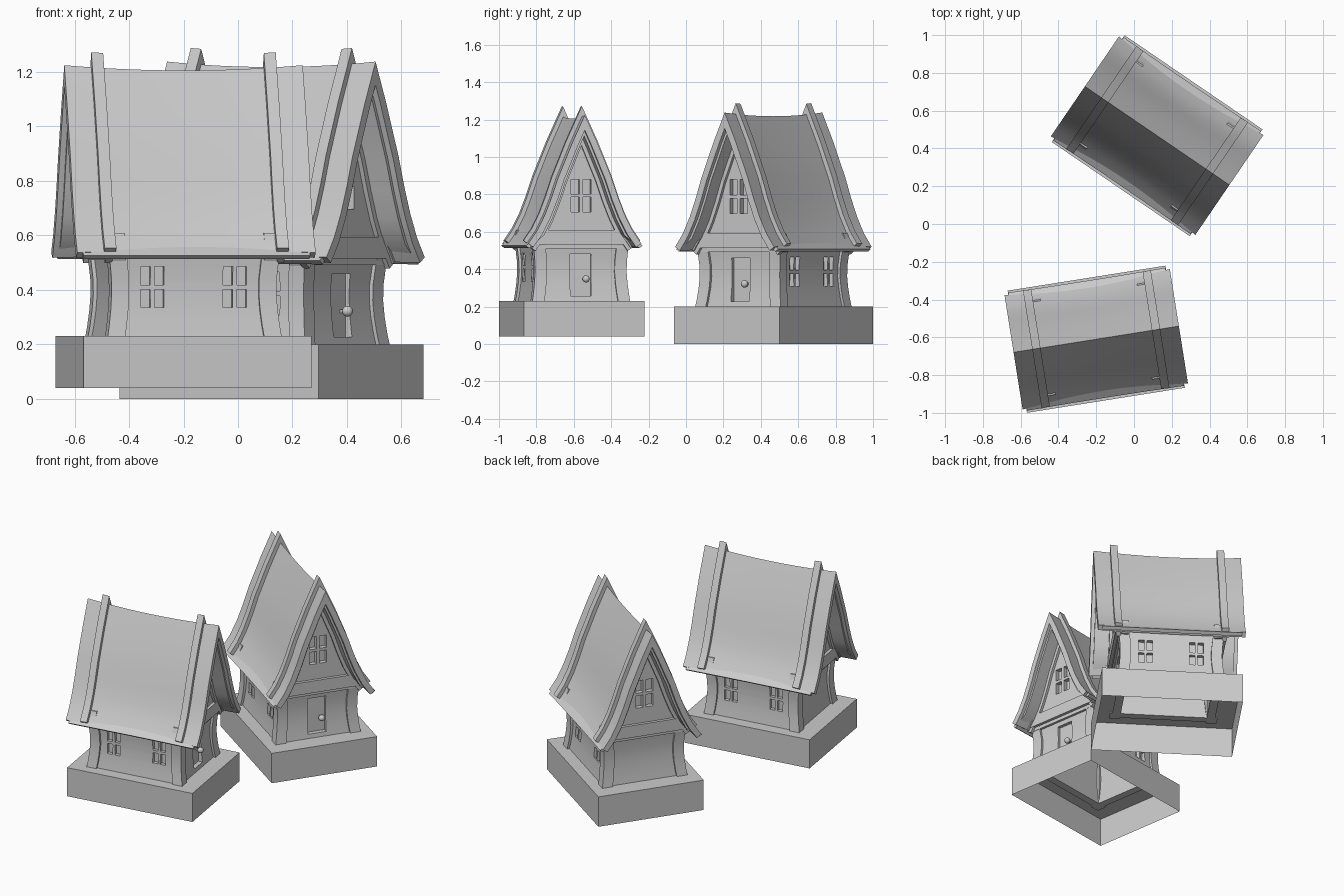
import bpy, bmesh
from math import radians, hypot
from mathutils import Matrix

if "Cube" in bpy.data.objects:
    bpy.data.objects.remove(bpy.data.objects["Cube"])

# Half roof profile (distance from ridge, height)
ROOF = [(0, 1.238), (.07, 1.085), (.113, .98), (.15, .89), (.187, .78),
        (.226, .68), (.27, .592), (.32, .52)]
# Pinch of the walls and posts by height
PINCH = [(.195, 0), (.24, .007), (.3, .014), (.36, .018), (.42, .017), (.48, .011), (.54, .004)]


def finish(name, bm, mat, smooth=True):
    bm.transform(mat)
    bmesh.ops.recalc_face_normals(bm, faces=bm.faces)
    me = bpy.data.meshes.new(name)
    bm.to_mesh(me)
    bm.free()
    ob = bpy.data.objects.new(name, me)
    bpy.context.collection.objects.link(ob)
    if smooth:
        smooth_ob(ob)
    return ob


def smooth_ob(ob):
    bpy.ops.object.select_all(action='DESELECT')
    ob.select_set(True)
    bpy.context.view_layer.objects.active = ob
    bpy.ops.object.shade_smooth_by_angle(angle=radians(25))


def loft(bm, sections, caps=True, ring=False):
    vs = [[bm.verts.new(p) for p in s] for s in sections]
    n = len(vs[0])
    pairs = list(zip(vs, vs[1:])) + ([(vs[-1], vs[0])] if ring else [])
    for a, b in pairs:
        for i in range(n):
            j = (i + 1) % n
            bm.faces.new((a[i], a[j], b[j], b[i]))
    if caps and not ring:
        bm.faces.new(vs[0])
        bm.faces.new(vs[-1])


def rect(x0, x1, y0, y1, z):
    return [(x0, y0, z), (x1, y0, z), (x1, y1, z), (x0, y1, z)]


def box(bm, x0, x1, y0, y1, z0, z1):
    loft(bm, [rect(x0, x1, y0, y1, z0), rect(x0, x1, y0, y1, z1)])


def offset(d, eave=None):
    # roof profile moved along its normals
    out = []
    for i, (y, z) in enumerate(ROOF):
        if i == 0:
            out.append((0, z + 2.35 * d))
            continue
        a, b = ROOF[i - 1], ROOF[min(i + 1, len(ROOF) - 1)]
        ty, tz = b[0] - a[0], b[1] - a[1]
        l = hypot(ty, tz)
        out.append((max(y - tz / l * d, .004), z + ty / l * d))
    if eave:
        out[-1] = eave
    return out


def both_sides(half):
    return [(-y, z) for y, z in reversed(half[1:])] + half


def saddle(x, pts, amount=1):
    # ridge sags and eaves pull in towards the middle
    c = amount * (1 - (x / .463) ** 2)
    return [(x, y * (1 - .07 * c), z - c * (.02 * (z - .52) / .72 - .008 * (1.24 - z))) for y, z in pts]


def shell(bm, x0, x1, outer, inner, n=1, amount=1):
    pts = both_sides(outer) + both_sides(inner)[::-1]
    loft(bm, [saddle(x0 + (x1 - x0) * i / n, pts, amount) for i in range(n + 1)])


def house(tag, mat):
    # Stone base, open below, with a hole under the walls
    bm = bmesh.new()
    loft(bm, [rect(-.442, .442, -.342, .342, 0), rect(-.442, .442, -.342, .342, .2),
              rect(-.27, .27, -.21, .21, .2)], caps=False)
    finish(tag + "base", bm, mat, False)

    # Pinched walls
    bm = bmesh.new()
    outer = [rect(-.323 + p, .323 - p, -.262 + p, .262 - p, z) for z, p in PINCH]
    inner = [rect(-.27, .27, -.21, .21, z) for z in (.54, .195)]
    loft(bm, outer + inner, ring=True)
    walls = finish(tag + "walls", bm, mat, False)

    # Gable walls
    bm = bmesh.new()
    g = both_sides(offset(-.05))
    for s in (-1, 1):
        loft(bm, [[(s * x, y, z) for y, z in g] for x in (.27, .33)])
    gables = finish(tag + "gables", bm, mat, False)

    # Recesses for windows and door
    bm = bmesh.new()
    for s in (-1, 1):
        for a in (-1, 1):
            for b in (-1, 1):
                y, z = a * .033, .788 + b * .05
                xs = sorted((s * .30, s * .4))
                box(bm, *xs, y - .023, y + .023, z - .041, z + .041)
                for c in (-.16, .16):
                    x, z = c + a * .0265, .387 + b * .044
                    ys = sorted((s * .222, s * .3))
                    box(bm, x - .0185, x + .0185, *ys, z - .035, z + .035)
    box(bm, .288, .4, -.059, .059, .227, .461)
    cutter = finish(tag + "recess_cutter", bm, mat, False)
    cutter.hide_render = True
    for ob in (walls, gables):
        m = ob.modifiers.new("recess", 'BOOLEAN')
        m.object, m.operation, m.solver = cutter, 'DIFFERENCE', 'EXACT'
        dg = bpy.context.evaluated_depsgraph_get()
        me = bpy.data.meshes.new_from_object(ob.evaluated_get(dg))
        ob.modifiers.clear()
        ob.data = me
        smooth_ob(ob)
    bpy.data.objects.remove(cutter)

    # Door knob
    bm = bmesh.new()
    bmesh.ops.create_uvsphere(bm, u_segments=16, v_segments=10, radius=.02,
                              matrix=Matrix.Translation((.318, .03, .322)))
    box(bm, .28, .31, .024, .036, .316, .328)
    finish(tag + "door_knob", bm, mat)

    # Corner posts
    bm = bmesh.new()
    for sx in (-1, 1):
        for sy in (-1, 1):
            secs = []
            for z, p in PINCH:
                xs = sorted((sx * (.338 - p), sx * (.27 - p)))
                ys = sorted((sy * (.277 - p), sy * (.209 - p)))
                secs.append(rect(*xs, *ys, z))
            loft(bm, secs)
    finish(tag + "corner_posts", bm, mat)

    # Beams below the gables
    bm = bmesh.new()
    for s in (-1, 1):
        xs = sorted((s * .27, s * .35))
        loft(bm, [rect(*xs, -.298, .298, .515), rect(*xs, -.266, .266, .595)])
    finish(tag + "gable_beams", bm, mat, False)

    # Rafters framing the gables
    bm = bmesh.new()
    for s in (-1, 1):
        shell(bm, s * .32, s * .348, offset(-.04), offset(-.072), 1, 0)
    finish(tag + "gable_rafters", bm, mat)

    # Saddle-shaped roof
    bm = bmesh.new()
    shell(bm, -.463, .463, offset(0), offset(-.036), 12)
    finish(tag + "roof", bm, mat)

    # Lining under the roof, showing past the eaves
    bm = bmesh.new()
    shell(bm, -.44, .44, offset(-.03, (.331, .508)), offset(-.05, (.312, .494)), 8, 0.15)
    finish(tag + "roof_lining", bm, mat)

    # Raised bands over the roof
    bm = bmesh.new()
    for x in (-.335, .335):
        shell(bm, x - .023, x + .023, offset(.025), offset(-.045), 2)
    finish(tag + "roof_bands", bm, mat)


def place(x, y, z, angle, s):
    return Matrix.Translation((x, y, z)) @ Matrix.Rotation(radians(angle), 4, 'Z') @ Matrix.Scale(s, 4)


house("back_house_", place(.1225, .4675, 0, -34.3, 1))
house("front_house_", place(-.2, -.61, .04, 9, .957))
